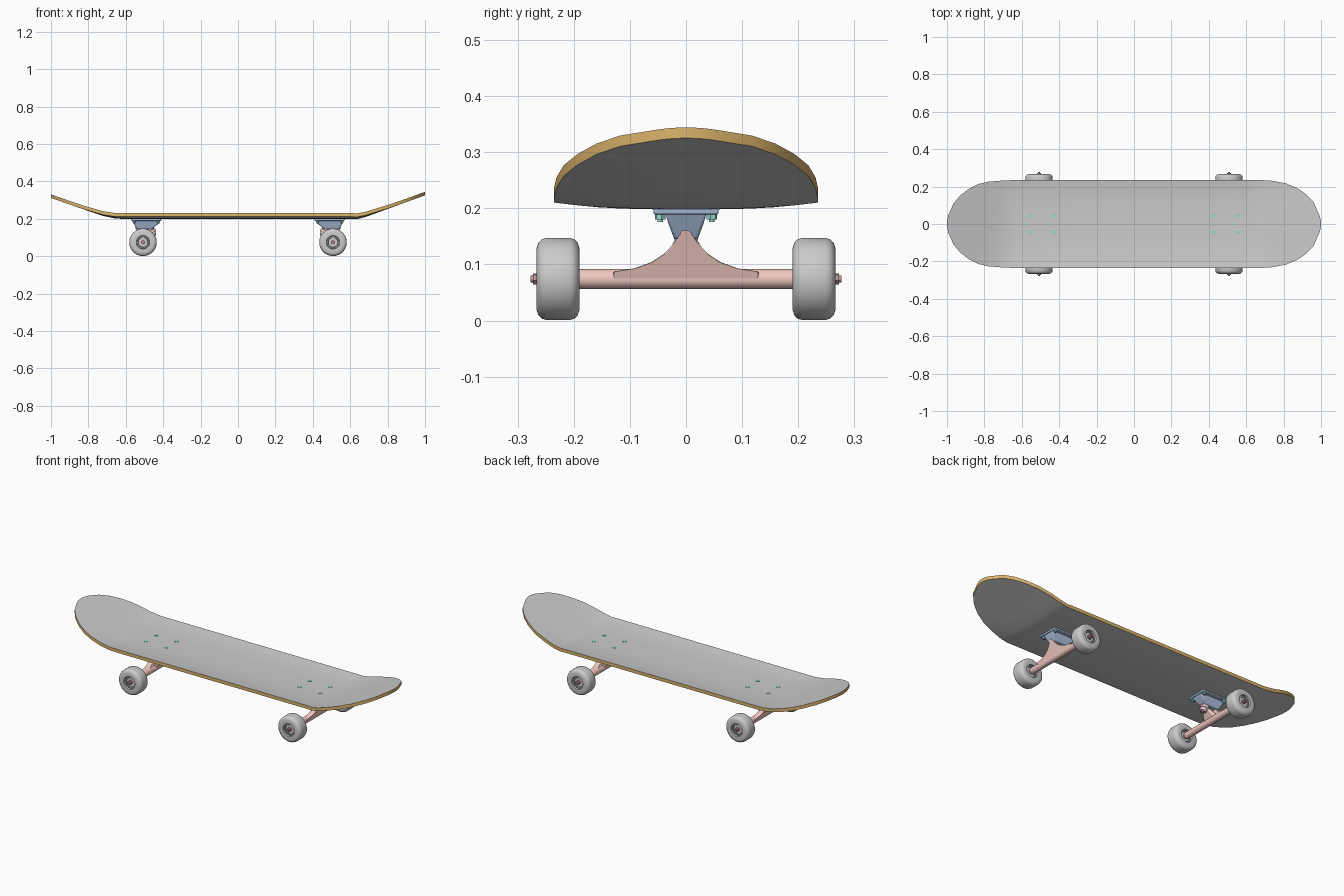
import bpy, bmesh, math
from mathutils import Vector

if "Cube" in bpy.data.objects:
    bpy.data.objects.remove(bpy.data.objects["Cube"])


def material(name, rgb):
    m = bpy.data.materials.new(name)
    m.diffuse_color = (*rgb, 1)
    m.use_nodes = True
    m.node_tree.nodes["Principled BSDF"].inputs["Base Color"].default_value = m.diffuse_color
    return m


WOOD = material("wood", (0.72, 0.46, 0.15))
GREY = material("grey", (0.8, 0.8, 0.8))
DARK = material("dark_grey", (0.3, 0.3, 0.3))
BLUE = material("blue", (0.42, 0.53, 0.75))
PINK = material("pink", (0.87, 0.58, 0.54))
TEAL = material("teal", (0.3, 0.68, 0.58))
MAUVE = material("mauve", (0.75, 0.55, 0.68))
BROWN = material("brown", (0.5, 0.3, 0.3))


def finish(name, bm, mats=(), mirror="", bevel=0, angle=35):
    bmesh.ops.recalc_face_normals(bm, faces=bm.faces)
    me = bpy.data.meshes.new(name)
    bm.to_mesh(me)
    bm.free()
    ob = bpy.data.objects.new(name, me)
    bpy.context.collection.objects.link(ob)
    for m in mats:
        me.materials.append(m)
    if bevel:
        b = ob.modifiers.new("bevel", "BEVEL")
        b.width, b.segments = bevel, 2
    if mirror:
        mod = ob.modifiers.new("mirror", "MIRROR")
        mod.use_axis = ("x" in mirror, "y" in mirror, False)
        mod.use_mirror_merge = False
    bpy.ops.object.select_all(action="DESELECT")
    ob.select_set(True)
    bpy.context.view_layer.objects.active = ob
    bpy.ops.object.shade_smooth_by_angle(angle=math.radians(angle))
    return ob


def loft(name, loops, mat, mirror="x", bevel=0, angle=35, closed=False):
    bm = bmesh.new()
    rings = [[bm.verts.new(p) for p in loop] for loop in loops]
    n = len(rings[0])
    pairs = list(zip(rings, rings[1:])) + ([(rings[-1], rings[0])] if closed else [])
    for a, b in pairs:
        for i in range(n):
            bm.faces.new((a[i], a[(i + 1) % n], b[(i + 1) % n], b[i]))
    if not closed:
        bm.faces.new(rings[0])
        bm.faces.new(rings[-1])
    return finish(name, bm, [mat] if mat else [], mirror, bevel, angle)


def lathe(name, p, q, profile, mat, mirror="x", n=24, closed=False):
    """Rings of (radius, distance) around the axis from p towards q."""
    p, d = Vector(p), (Vector(q) - Vector(p)).normalized()
    u = d.orthogonal().normalized()
    v = d.cross(u)
    loops = [[p + d * h + r * (u * math.cos(t) + v * math.sin(t))
              for t in (2 * math.pi * i / n for i in range(n))] for r, h in profile]
    return loft(name, loops, mat, mirror, closed=closed)


def rod(name, p, q, r, mat, mirror="x", n=20):
    return lathe(name, p, q, [(r, 0), (r, (Vector(q) - Vector(p)).length)], mat, mirror, n)


def rect(z, x0, x1, w):
    return [(x0, -w, z), (x1, -w, z), (x1, w, z), (x0, w, z)]


# Deck: kicked ends, raised long edges, wooden rim
def kick(x):
    start, ease, slope = (0.62, 0.06, 0.363) if x > 0 else (0.6, 0.15, 0.348)
    d = abs(x) - start
    if d <= 0:
        return 0
    return slope * d * d / (2 * ease) if d < ease else slope * (d - ease / 2)


def height(x, y):
    fade = min(1, max(0, (0.85 - abs(x)) / 0.25))
    return 0.198 + kick(x) + 0.013 * fade * (abs(y) / 0.235) ** 3


left = [(-0.992, .05), (-0.965, .11), (-0.93, .152), (-0.88, .19), (-0.83, .214),
        (-0.78, .226), (-0.72, .231), (-0.66, .234), (-0.6, .235)]
middle = [(-0.3, .235), (0, .235), (0.3, .235), (0.6, .235)]
right = [(0.64, .235), (0.68, .235), (0.74, .231), (0.81, .218), (0.87, .193),
         (0.92, .16), (0.96, .118), (0.99, .05)]
stations = left + middle + right
N = 12
bm = bmesh.new()
layers = []
for lift in (0, 0.019):
    grid = []
    for k, (x, w) in enumerate(stations):
        row = []
        for j in range(N + 1):
            v = -1 + 2 * j / N
            bulge = (1 - v * v) * (1 - abs(x)) if k in (0, len(stations) - 1) else 0
            px = x + math.copysign(bulge, x)
            row.append(bm.verts.new((px, v * w, height(px, v * w) + lift)))
        grid.append(row)
    for a, b in zip(grid, grid[1:]):
        for j in range(N):
            bm.faces.new((a[j], a[j + 1], b[j + 1], b[j])).material_index = 1
    edge = grid[0] + [r[-1] for r in grid[1:]] + grid[-1][-2::-1] + [r[0] for r in grid[-2:0:-1]]
    layers.append(edge)
for i in range(len(layers[0])):
    j = (i + 1) % len(layers[0])
    bm.faces.new((layers[0][i], layers[0][j], layers[1][j], layers[1][i])).material_index = 0
finish("deck", bm, [WOOD, GREY], angle=40)

# Truck bolts: heads on the deck, nuts underneath
for i, x in enumerate((0.425, 0.556)):
    rod(f"bolt_{i}", (x, .046, .176), (x, .046, .2195), .005, TEAL, "xy", 12)
    rod(f"bolt_head_{i}", (x, .046, .214), (x, .046, .2195), .01, TEAL, "xy", 16)
    rod(f"bolt_nut_{i}", (x, .046, .18), (x, .046, .19), .0095, TEAL, "xy", 6)

# Truck base plate and its tapered block
loft("base_plate", [rect(.199, .407, .572, .058), rect(.189, .409, .57, .058)], BLUE, bevel=.003)
loft("base_block", [rect(.192, .413, .566, .037), rect(.172, .427, .556, .031),
                    rect(.145, .462, .541, .021)], BLUE, bevel=.004)

# Kingpin with bushings, washer and nut, tilted towards the board centre
top, low = Vector((.478, 0, .165)), Vector((.447, 0, .098))
axis = (low - top).normalized()
rod("kingpin", top, low, .006, BROWN)
lathe("upper_bushing", top, low, [(.017, .004), (.021, .012), (.021, .022), (.018, .03)], MAUVE)
lathe("hanger_ring", top, low, [(.022, .029), (.024, .032), (.024, .041), (.022, .044)], PINK)
lathe("lower_bushing", top, low, [(.019, .044), (.019, .05), (.014, .061)], MAUVE)
rod("kingpin_nut", top + axis * .061, top + axis * .07, .0105, BROWN, "x", 6)

# Hanger: axle tube, flared fin up to the pivot, web to the ring
AX, AZ = .508, .074
rod("hanger_tube", (AX, -.192, AZ), (AX, .192, AZ), .018, PINK, "x", 24)
fin = [(.072, .128), (.087, .13), (.093, .092), (.104, .062), (.12, .038), (.138, .021), (.152, .011), (.16, .007)]
loops = []
for z, w in fin:
    t = (z - .072) / .088
    x, h = AX + .034 * t, .017 - .008 * t
    loops.append(rect(z, x - h, x + h, w))
loft("hanger_fin", loops, PINK, bevel=.002)
loft("hanger_web", [[(AX, -.05, AZ - .014), (AX, .05, AZ - .014), (AX, .05, AZ + .015), (AX, -.05, AZ + .015)],
                    [(.466, -.018, .122), (.466, .018, .122), (.47, .018, .137), (.47, -.018, .137)]],
     PINK, bevel=.003)

# Axles, wheels, bearings and nuts
rod("axle", (AX, .18, AZ), (AX, .277, AZ), .006, BROWN, "xy", 16)
rod("axle_nut", (AX, .258, AZ), (AX, .273, AZ), .0105, BROWN, "xy", 6)
wheel = [(.034, .012), (.036, .001), (.056, 0), (.065, .003), (.071, .009), (.0735, .018),
         (.0735, .058), (.071, .067), (.065, .073), (.056, .076), (.036, .075), (.034, .064)]
lathe("wheel", (AX, .19, AZ), (AX, .3, AZ), wheel, None, "xy", 36, closed=True)
lathe("wheel_core", (AX, .19, AZ), (AX, .3, AZ),
      [(.036, .01), (.036, .066), (.027, .066), (.025, .062), (.025, .014), (.027, .01)],
      DARK, "xy", 28, closed=True)
rod("bearing", (AX, .203, AZ), (AX, .2535, AZ), .0255, GREY, "xy", 24)
rod("axle_spacer", (AX, .19, AZ), (AX, .259, AZ), .012, BROWN, "xy", 16)
